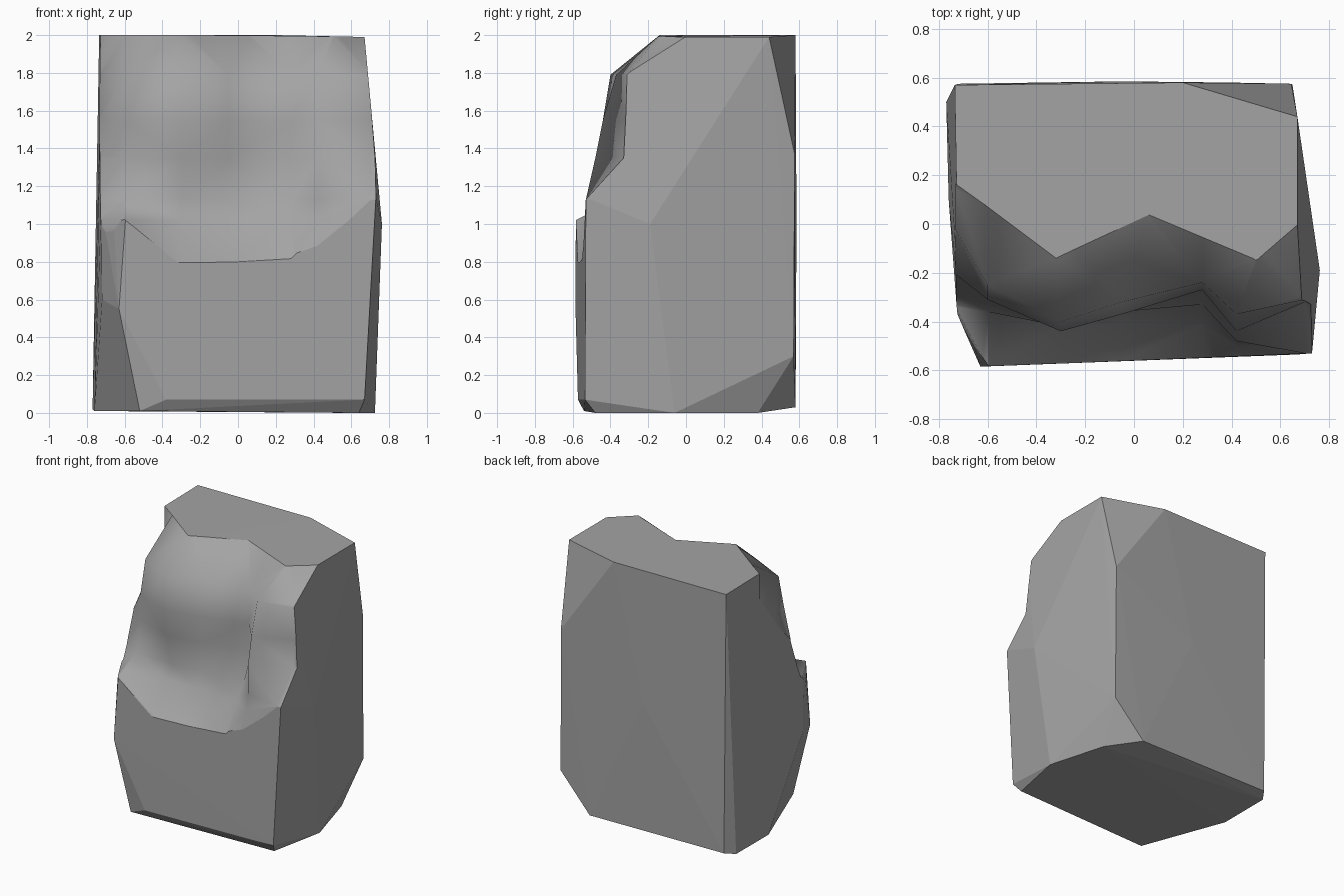
import bpy, bmesh
from mathutils import Vector

cube = bpy.data.objects.get("Cube")
if cube:
    bpy.data.objects.remove(cube)

# Stone colour
stone = bpy.data.materials.new("grey_stone")
stone.use_nodes = True
grey = (0.37, 0.37, 0.37, 1)
stone.diffuse_color = grey
stone.node_tree.nodes["Principled BSDF"].inputs["Base Color"].default_value = grey


def make_object(name, bm):
    bmesh.ops.recalc_face_normals(bm, faces=bm.faces)
    mesh = bpy.data.meshes.new(name)
    bm.to_mesh(mesh)
    bm.free()
    mesh.materials.append(stone)
    obj = bpy.data.objects.new(name, mesh)
    bpy.context.collection.objects.link(obj)
    return obj


# Rough hewn block: hull of its corners, front still uncut
top = [(-.735, .57, 2), (-.72, .16, 2), (.2, .58, 2), (.67, .44, 1.99), (.67, -.4, 1.99),
       (-.72, -.3, 2), (-.5, -.5, 2)]
back = [(.645, .575, 1.37), (.65, .57, .3), (-.05, .585, 1)]
side = [(.762, -.19, 1), (.73, -.53, 1.14), (-.72, -.37, .6), (-.725, -.37, 1.1)]
front = [(-.63, -.585, .55), (-.59, -.583, 1.1), (.67, -.535, .07), (-.38, -.572, .07)]
base = [(-.52, -.54, .01), (.64, -.48, 0), (.725, -.06, 0), (.6, .38, 0), (.4, .58, .03),
        (-.72, .575, .04), (-.77, .5, .02), (-.76, .1, .01)]
bm = bmesh.new()
for p in top + back + side + front + base:
    bm.verts.new(p)
bmesh.ops.convex_hull(bm, input=bm.verts)
loose = [v for v in bm.verts if not v.link_faces]
bmesh.ops.delete(bm, geom=loose, context='VERTS')
block = make_object("stone_block", bm)

# Weathered hollow: depth in hundredths, by column (x) and row (z)
brink = [-.74, -.6, -.32, .06, .28, .5, .7]
columns = [-.74, -.6, -.3, -.05, .28, .42, .7]
rows = [(2.0, brink, [17, 7, -14, 4, -5, -14, 4]),
        (1.79, columns, [17, -25, -40, -32, -24, -37, -31]),
        (1.55, columns, [-1, -31, -44, -37, -27, -44, -32]),
        (1.35, columns, [-20, -31, -42, -36, -26, -48, -33]),
        (1.13, columns, [-28, -36, -38, -36, -33, -48, -53]),
        (1.02, columns, [-33, -58.5, -42, -41, -41, -50, -56]),
        (.8, columns, [-41, -66, -56.5, -56, -56, -57, -65]),
        (.7, columns, [-70] * 7)]
net = [[Vector((x, y / 100, z)) for x, y in zip(xs, ys)] for z, xs, ys in rows]

# Widen past the sides and above the top so the cut is clean
widen = Vector((.15, 0, 0))
net = [[line[0] - widen] + line + [line[-1] + widen] for line in net]
net.insert(0, [p + Vector((0, .1, .1)) for p in net[0]])

bm = bmesh.new()
grid = [[bm.verts.new(p) for p in line] for line in net]
for upper, lower in zip(grid, grid[1:]):
    for a, b, c, d in zip(upper, upper[1:], lower[1:], lower):
        bm.faces.new((a, b, c, d)).smooth = True
bmesh.ops.triangulate(bm, faces=bm.faces, quad_method='SHORT_EDGE')
rim = [e for e in bm.edges if e.is_boundary]
walls = bmesh.ops.extrude_edge_only(bm, edges=rim)["geom"]
for v in walls:
    if isinstance(v, bmesh.types.BMVert):
        v.co.y = -1.2
bmesh.ops.holes_fill(bm, edges=[e for e in bm.edges if e.is_boundary], sides=0)
cutter = make_object("hollow_cutter", bm)
cutter.hide_render = True

# Carve the hollow: hewn faces stay flat, the worn surface smooth
carve = block.modifiers.new("carve", 'BOOLEAN')
carve.operation = 'DIFFERENCE'
carve.solver = 'EXACT'
carve.object = cutter
bpy.context.view_layer.objects.active = block
bpy.ops.object.modifier_apply(modifier=carve.name)
bpy.data.objects.remove(cutter)
